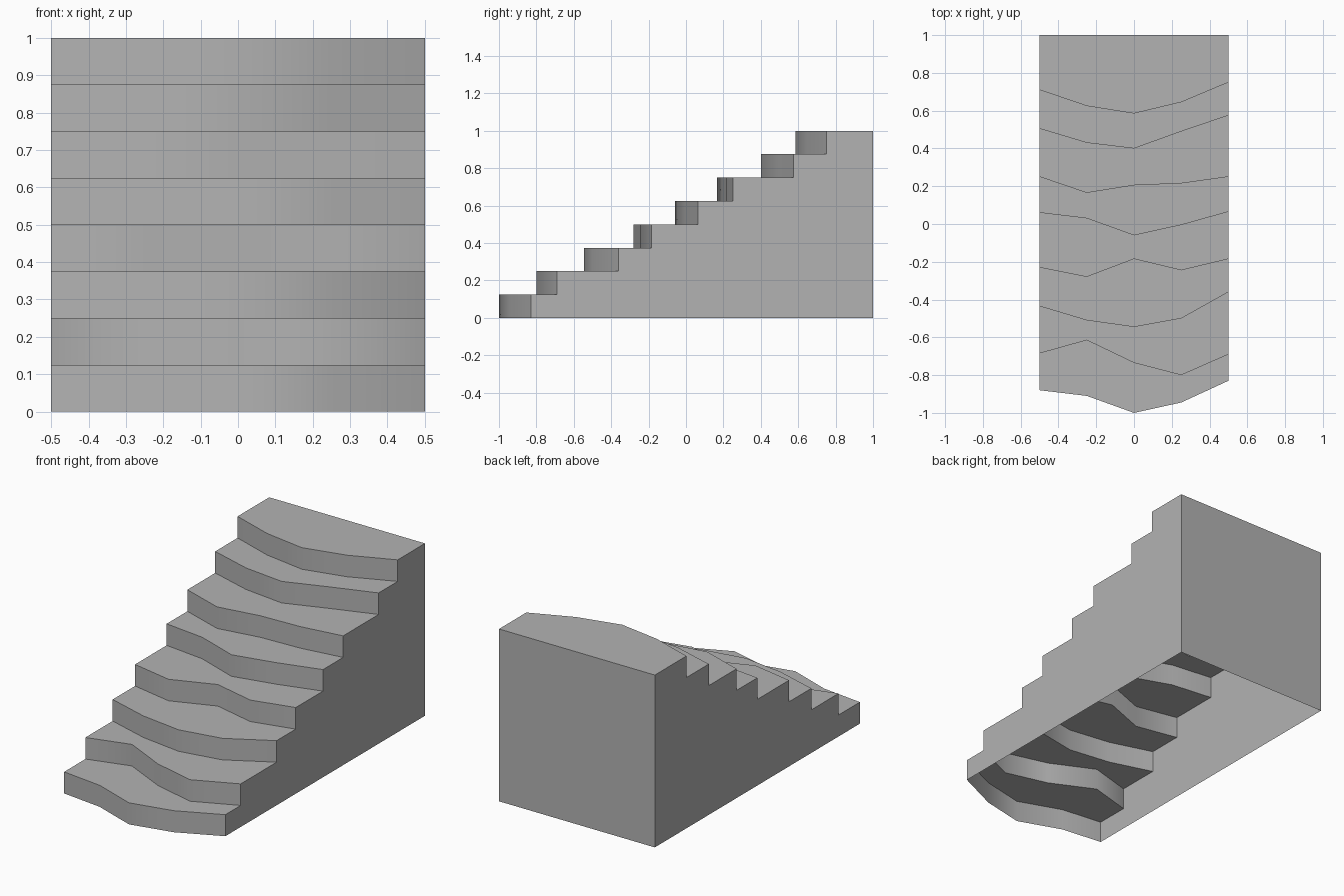
import bpy, bmesh, math

cube = bpy.data.objects.get("Cube")
if cube:
    bpy.data.objects.remove(cube, do_unlink=True)

stone = bpy.data.materials.new("grey stone")
stone.use_nodes = True
colour = (0.45, 0.45, 0.45, 1)
stone.diffuse_color = colour
stone.node_tree.nodes["Principled BSDF"].inputs["Base Color"].default_value = colour

# Worn front edge of each step, as depth at five stations from right to left
STATIONS = [-0.5, -0.25, 0, 0.25, 0.5]
STEPS = [
    (-0.88, -0.91, -1.0, -0.945, -0.83),
    (-0.685, -0.615, -0.735, -0.8, -0.69),
    (-0.435, -0.51, -0.545, -0.5, -0.36),
    (-0.23, -0.28, -0.185, -0.245, -0.185),
    (0.06, 0.03, -0.06, -0.005, 0.065),
    (0.25, 0.165, 0.205, 0.215, 0.25),
    (0.505, 0.43, 0.4, 0.49, 0.575),
    (0.71, 0.625, 0.585, 0.645, 0.75),
]
RISE = 1 / len(STEPS)

bm = bmesh.new()


def row(depths, z):
    return [bm.verts.new((x, y, z)) for x, y in zip(STATIONS, depths)]


# Rows of points climbing the stairs, then down the back wall
rows = []
for i, depths in enumerate(STEPS):
    rows += [row(depths, i * RISE), row(depths, (i + 1) * RISE)]
rows += [row([1] * len(STATIONS), 1), row([1] * len(STATIONS), 0)]

# Risers, treads and back wall; the underside stays open
for low, high in zip(rows, rows[1:]):
    for j in range(len(STATIONS) - 1):
        bm.faces.new((low[j], low[j + 1], high[j + 1], high[j]))

# Stepped side walls
bm.faces.new([r[0] for r in rows])
bm.faces.new([r[-1] for r in reversed(rows)])

mesh = bpy.data.meshes.new("worn_staircase")
bm.to_mesh(mesh)
bm.free()
mesh.materials.append(stone)
stairs = bpy.data.objects.new("worn_staircase", mesh)
bpy.context.collection.objects.link(stairs)

# Soft bends along the risers, crisp step edges
bpy.ops.object.select_all(action="DESELECT")
stairs.select_set(True)
bpy.context.view_layer.objects.active = stairs
bpy.ops.object.shade_smooth_by_angle(angle=math.radians(50))
